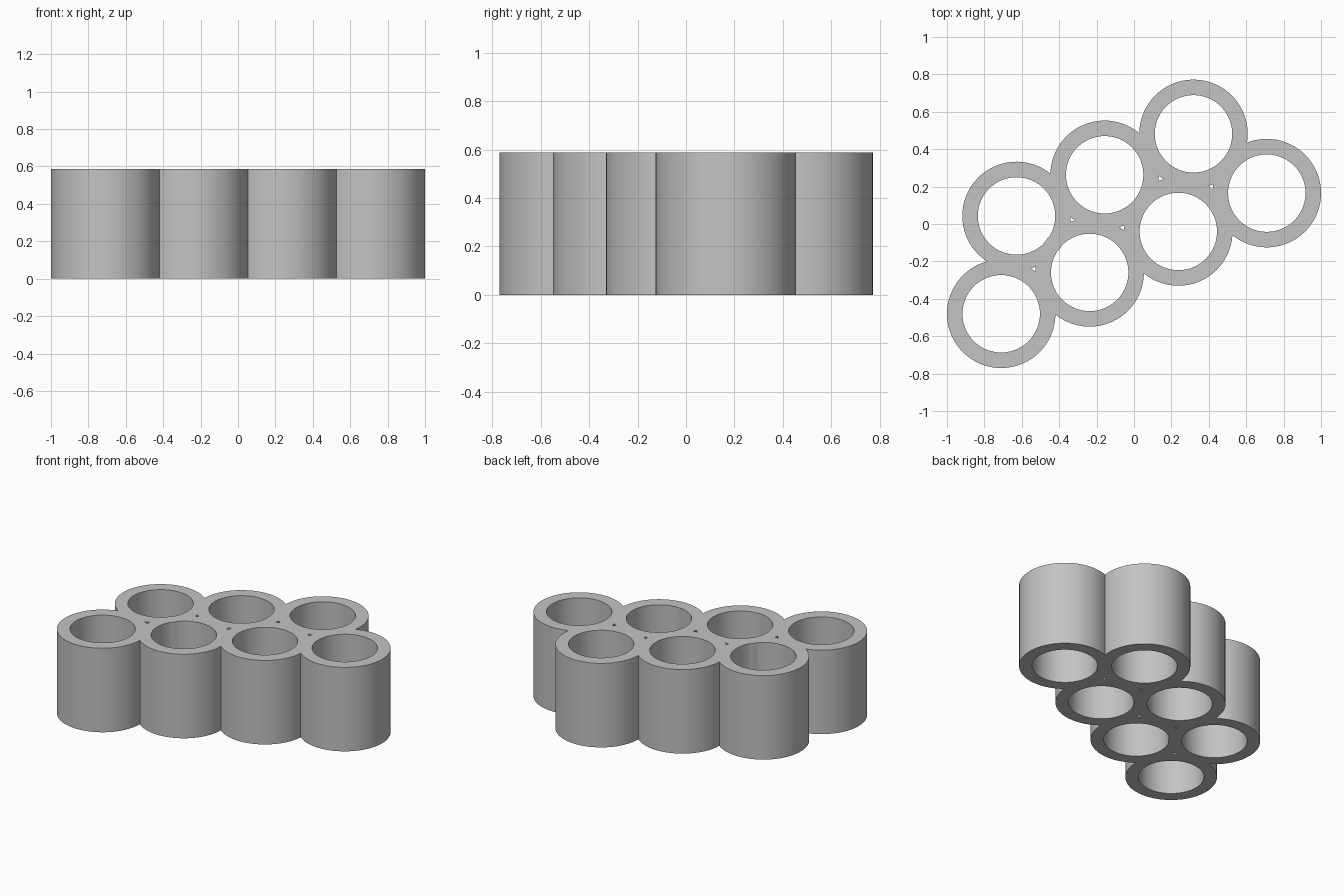
import bpy
import bmesh
from math import radians

cube = bpy.data.objects.get("Cube")
if cube:
    bpy.data.objects.remove(cube, do_unlink=True)

OUTER, INNER, HEIGHT, SIDES = 0.29, 0.207, 0.587, 72

# Tube centres: a front row of four and a back row of three
FRONT_ROW = [(-0.71, -0.48), (-0.237, -0.259), (0.237, -0.04), (0.71, 0.165)]
BACK_ROW = [(-0.628, 0.043), (-0.157, 0.263), (0.318, 0.482)]

grey = bpy.data.materials.new("plain grey")
grey.use_nodes = True
colour = (0.55, 0.55, 0.55, 1)
grey.diffuse_color = colour
grey.node_tree.nodes["Principled BSDF"].inputs["Base Color"].default_value = colour


def make_tube(name, centre):
    """Open tube with a thick wall, standing on the ground."""
    bm = bmesh.new()
    rings = []
    for radius, z in ((OUTER, 0), (OUTER, HEIGHT), (INNER, HEIGHT), (INNER, 0)):
        ring = bmesh.ops.create_circle(bm, segments=SIDES, radius=radius)["verts"]
        for v in ring:
            v.co.x += centre[0]
            v.co.y += centre[1]
            v.co.z = z
        rings.append(ring)
    for a, b in zip(rings, rings[1:] + rings[:1]):
        for i in range(SIDES):
            j = (i + 1) % SIDES
            bm.faces.new((a[i], a[j], b[j], b[i]))
    bmesh.ops.recalc_face_normals(bm, faces=bm.faces)
    mesh = bpy.data.meshes.new(name)
    bm.to_mesh(mesh)
    bm.free()
    mesh.materials.append(grey)
    obj = bpy.data.objects.new(name, mesh)
    bpy.context.collection.objects.link(obj)
    return obj


# Fuse all tubes into one holder
tubes = [make_tube("tube", c) for c in FRONT_ROW + BACK_ROW]
holder = tubes[0]
holder.name = "tube_holder"
bpy.ops.object.select_all(action="DESELECT")
holder.select_set(True)
bpy.context.view_layer.objects.active = holder
for tube in tubes[1:]:
    union = holder.modifiers.new("union", "BOOLEAN")
    union.operation = "UNION"
    union.solver = "EXACT"
    union.object = tube
    bpy.ops.object.modifier_apply(modifier=union.name)
    bpy.data.objects.remove(tube, do_unlink=True)

# Round walls, crisp rims
bpy.ops.object.shade_smooth_by_angle(angle=radians(30))
